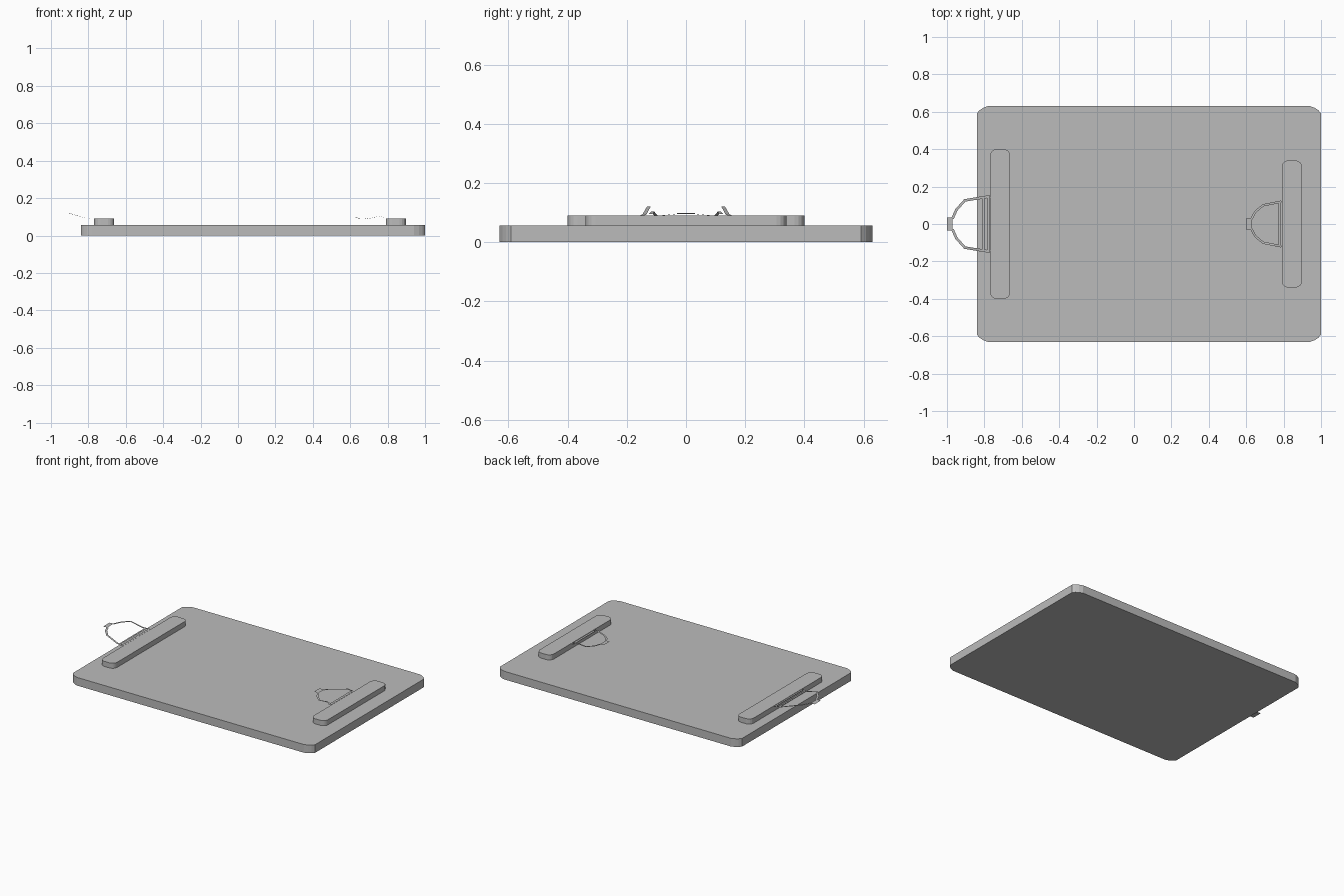
import bpy, bmesh
from mathutils import Vector

if "Cube" in bpy.data.objects:
    bpy.data.objects.remove(bpy.data.objects["Cube"])

# one mid-grey shared by every part
grey = bpy.data.materials.new("mid_grey")
grey.diffuse_color = (0.5, 0.5, 0.5, 1)
grey.use_nodes = True
grey.node_tree.nodes["Principled BSDF"].inputs["Base Color"].default_value = grey.diffuse_color


def make_object(name, bm):
    mesh = bpy.data.meshes.new(name)
    bm.to_mesh(mesh)
    bm.free()
    mesh.materials.append(grey)
    obj = bpy.data.objects.new(name, mesh)
    bpy.context.collection.objects.link(obj)
    return obj


def rounded_slab(name, x0, x1, y0, y1, z0, z1, rx, ry, bulge, segments):
    """Flat plate with curved corners, rx by ry in size; bulge 0 is a straight cut."""
    corners = [(x1, y0, -1, 1), (x1, y1, -1, -1), (x0, y1, 1, -1), (x0, y0, 1, 1)]
    outline = []
    for k, (x, y, sx, sy) in enumerate(corners):
        a, c = Vector((x + sx * rx, y)), Vector((x, y + sy * ry))
        if k % 2:
            a, c = c, a
        b = ((a + c) / 2).lerp(Vector((x, y)), bulge)
        for i in range(segments + 1):
            t = i / segments
            outline.append(a * (1 - t) ** 2 + b * 2 * t * (1 - t) + c * t * t)
    bm = bmesh.new()
    low = [bm.verts.new((p.x, p.y, z0)) for p in outline]
    high = [bm.verts.new((p.x, p.y, z1)) for p in outline]
    bm.faces.new(low[::-1])
    bm.faces.new(high)
    for i in range(len(low)):
        bm.faces.new((low[i - 1], low[i], high[i], high[i - 1]))
    return make_object(name, bm)


def wire_clip(name, arm, width, tab, strips):
    """Thin sheet spring clip: two mirrored ribbon arms, an end tab, cross strips."""
    bm = bmesh.new()
    pts = [Vector(p) for p in arm]
    # ribbon arms
    for side in (1, -1):
        rows = []
        for i, p in enumerate(pts):
            d = pts[min(i + 1, len(pts) - 1)] - pts[max(i - 1, 0)]
            n = Vector((-d.y, d.x, 0)).normalized() * width / 2
            rows.append([bm.verts.new((q.x, side * q.y, q.z)) for q in (p - n, p + n)])
        for (a, b), (c, d) in zip(rows, rows[1:]):
            bm.faces.new((a, b, d, c))
    # end tab and cross strips: x0, z0, x1, z1, half length
    for x0, z0, x1, z1, h in [tab] + strips:
        bm.faces.new([bm.verts.new(p) for p in
                      ((x0, -h, z0), (x1, -h, z1), (x1, h, z1), (x0, h, z0))])
    for f in bm.faces:
        f.normal_update()
        if f.normal.z < 0:
            f.normal_flip()
    return make_object(name, bm)


# board and the two raised clamp bars
rounded_slab("board", -0.84, 1.0, -0.63, 0.63, 0, 0.056, 0.058, 0.038, 0.4, 3)
rounded_slab("left_clamp_bar", -0.77, -0.662, -0.4, 0.4, 0.056, 0.091, 0.034, 0.034, 0.8, 4)
rounded_slab("right_clamp_bar", 0.79, 0.898, -0.34, 0.34, 0.056, 0.091, 0.034, 0.034, 0.8, 4)

# raised clip on the left, overhanging the board
wire_clip("left_clip",
          [(-0.772, 0.147, 0.091), (-0.82, 0.14, 0.094), (-0.905, 0.126, 0.12),
           (-0.95, 0.075, 0.12), (-0.97, 0.03, 0.12)],
          0.014, (-1.0, 0.12, -0.97, 0.12, 0.035),
          [(-0.81, 0.091, -0.798, 0.091, 0.14), (-0.785, 0.091, -0.772, 0.09, 0.145)])

# folded-down clip on the right, lying inward
wire_clip("right_clip",
          [(0.788, 0.12, 0.095), (0.755, 0.113, 0.103), (0.69, 0.1, 0.089),
           (0.648, 0.065, 0.092), (0.628, 0.026, 0.096)],
          0.012, (0.6, 0.099, 0.63, 0.096, 0.03),
          [(0.771, 0.091, 0.787, 0.09, 0.118)])
